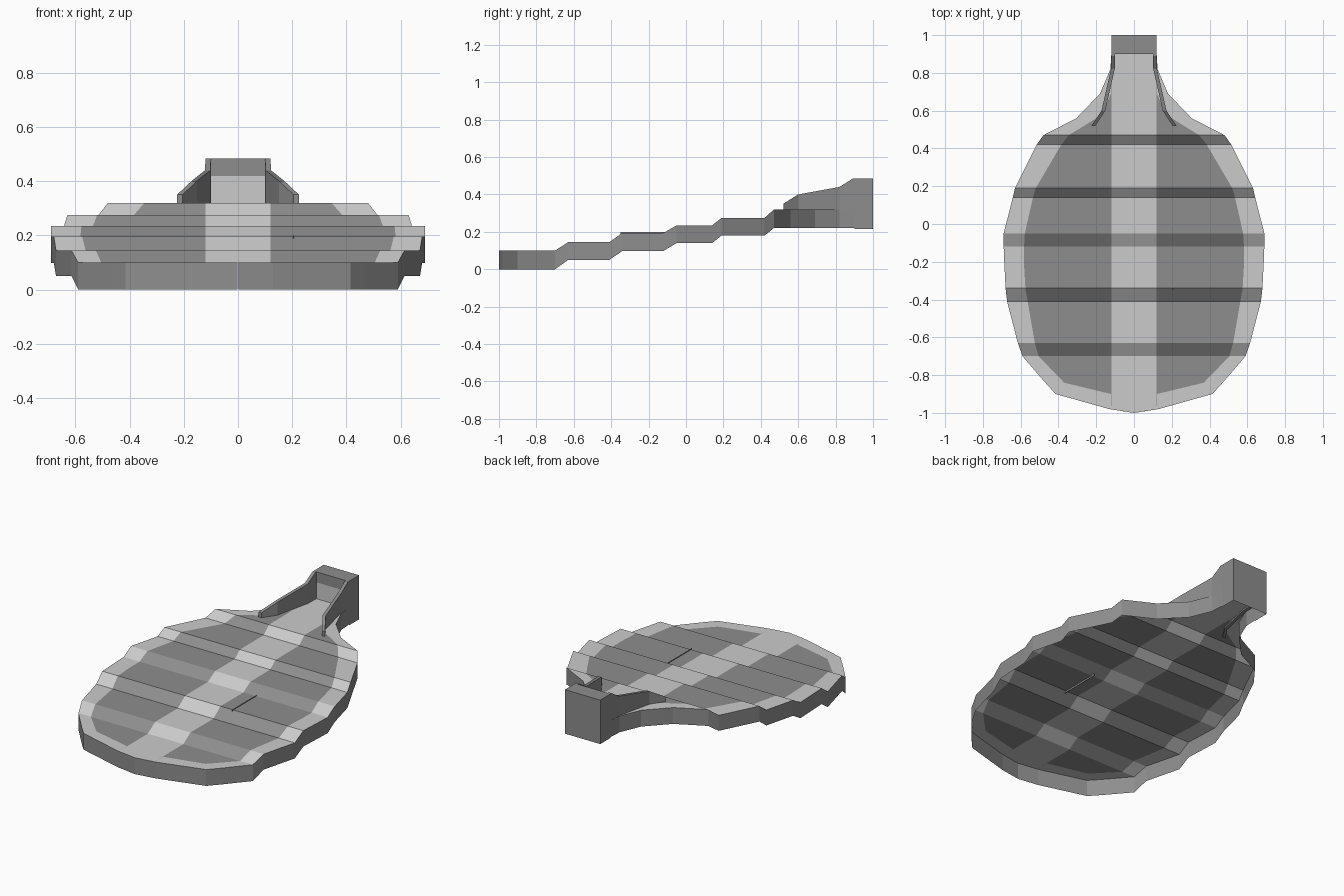
import bpy, bmesh

if "Cube" in bpy.data.objects:
    bpy.data.objects.remove(bpy.data.objects["Cube"])

dark = bpy.data.materials.new("dark_grey")
dark.diffuse_color = (0.27, 0.27, 0.27, 1)
dark.use_nodes = True
dark.node_tree.nodes["Principled BSDF"].inputs["Base Color"].default_value = dark.diffuse_color
light = bpy.data.materials.new("light_grey")
light.diffuse_color = (0.8, 0.8, 0.8, 1)
light.use_nodes = True
light.node_tree.nodes["Principled BSDF"].inputs["Base Color"].default_value = light.diffuse_color

# Stepped height profiles along y: (y, z)
TOP = [(-1, .1), (-.7, .1), (-.63, .145), (-.41, .145), (-.34, .195), (-.12, .195),
       (-.05, .235), (.14, .235), (.19, .275), (.42, .275), (.47, .32), (1, .32)]
BOTTOM = [(-1, 0), (-.7, 0), (-.63, .05), (-.41, .05), (-.34, .098), (-.12, .098),
          (-.05, .14), (.14, .14), (.19, .18), (.42, .18), (.47, .22), (1, .22)]


def height(profile, y):
    for (y0, z0), (y1, z1) in zip(profile, profile[1:]):
        if y <= y1:
            return z0 + (z1 - z0) * (y - y0) / (y1 - y0)
    return profile[-1][1]


def finish(bm, name, mats):
    bmesh.ops.remove_doubles(bm, verts=bm.verts, dist=1e-4)
    bmesh.ops.dissolve_degenerate(bm, edges=bm.edges, dist=1e-4)
    bmesh.ops.recalc_face_normals(bm, faces=bm.faces)
    me = bpy.data.meshes.new(name)
    bm.to_mesh(me)
    bm.free()
    for m in mats:
        me.materials.append(m)
    ob = bpy.data.objects.new(name, me)
    bpy.context.collection.objects.link(ob)
    return ob


# Outline rows: (y, outer half width, panel half width)
ROWS = [(-1, .001, .0005), (-.98, .13, .12), (-.9, .415, .122), (-.84, .47, .37),
        (-.7, .59, .505), (-.63, .615, .525), (-.41, .672, .563), (-.34, .68, .575),
        (-.2, .687, .583), (-.12, .69, .582), (-.05, .69, .578), (.14, .642, .535),
        (.19, .63, .52), (.42, .515, .385), (.47, .48, .345), (.56, .305, .2),
        (.6, .267, .16), (.69, .18, .122), (.82, .125, .121), (.9, .12, .118)]

# Body: stepped shell, open underneath, with a thin skirt around the edge
bm = bmesh.new()
tops, skirt = [], []
for y, outer, inner in ROWS:
    c = min(.12, inner)
    xs = [-outer, -inner, -c, c, inner, outer]
    tops.append([bm.verts.new((x, y, height(TOP, y))) for x in xs])
    skirt.append([bm.verts.new((x, y, height(BOTTOM, y))) for x in (-outer, outer)])
for i in range(len(ROWS) - 1):
    a, b = tops[i], tops[i + 1]
    for k in range(5):
        f = bm.faces.new((a[k], a[k + 1], b[k + 1], b[k]))
        f.material_index = 1 if k in (1, 3) else 0
    for k, s in ((0, 0), (5, 1)):
        f = bm.faces.new((a[k], b[k], skirt[i + 1][s], skirt[i][s]))
        f.material_index = 1
# Wall at the back of the neck floor
wall = [bm.verts.new((x, .9, .42)) for x in (-.12, .12)]
bm.faces.new((tops[-1][0], tops[-1][5], wall[1], wall[0]))
finish(bm, "stepped_plate", [light, dark])


def box(name, x0, x1, y0, y1, z0, z1, open_bottom=False):
    bm = bmesh.new()
    bmesh.ops.create_cube(bm, size=1)
    for v in bm.verts:
        v.co = ((x0 + x1) / 2 + v.co.x * (x1 - x0),
                (y0 + y1) / 2 + v.co.y * (y1 - y0),
                (z0 + z1) / 2 + v.co.z * (z1 - z0))
    bm.normal_update()
    if open_bottom:
        # Drop the underside and shorten the front to the part above the wall
        gone = [f for f in bm.faces if f.normal.z < -.5 or f.normal.y < -.5]
        bmesh.ops.delete(bm, geom=gone, context='FACES_ONLY')
        bm.faces.new([bm.verts.new((x, y0, z)) for x, z in
                      ((x0, .42), (x1, .42), (x1, z1), (x0, z1))])
    return finish(bm, name, [dark])


# End block and the thin sliver on the plate
box("end_block", -.12, .12, .9, 1, .215, .484, True)
box("thin_sliver", .203, .207, -.35, -.1, .185, .199)

# Neck rails: (y, outer x, top z), swept and mirrored
RAIL = [(.52, .225, .35), (.6, .172, .4), (.82, .122, .44), (.89, .12, .484), (.9, .12, .484)]
bm = bmesh.new()
rings = []
for y, x, z in RAIL:
    rings.append([bm.verts.new(p) for p in
                  ((x, y, .31), (x, y, z), (x - .02, y, z), (x - .02, y, .31))])
for a, b in zip(rings, rings[1:]):
    for k in range(4):
        bm.faces.new((a[k], a[(k + 1) % 4], b[(k + 1) % 4], b[k]))
bm.faces.new(rings[0])
bm.faces.new(rings[-1])
rails = finish(bm, "neck_rails", [dark])
rails.modifiers.new("mirror", 'MIRROR').use_axis[0] = True
